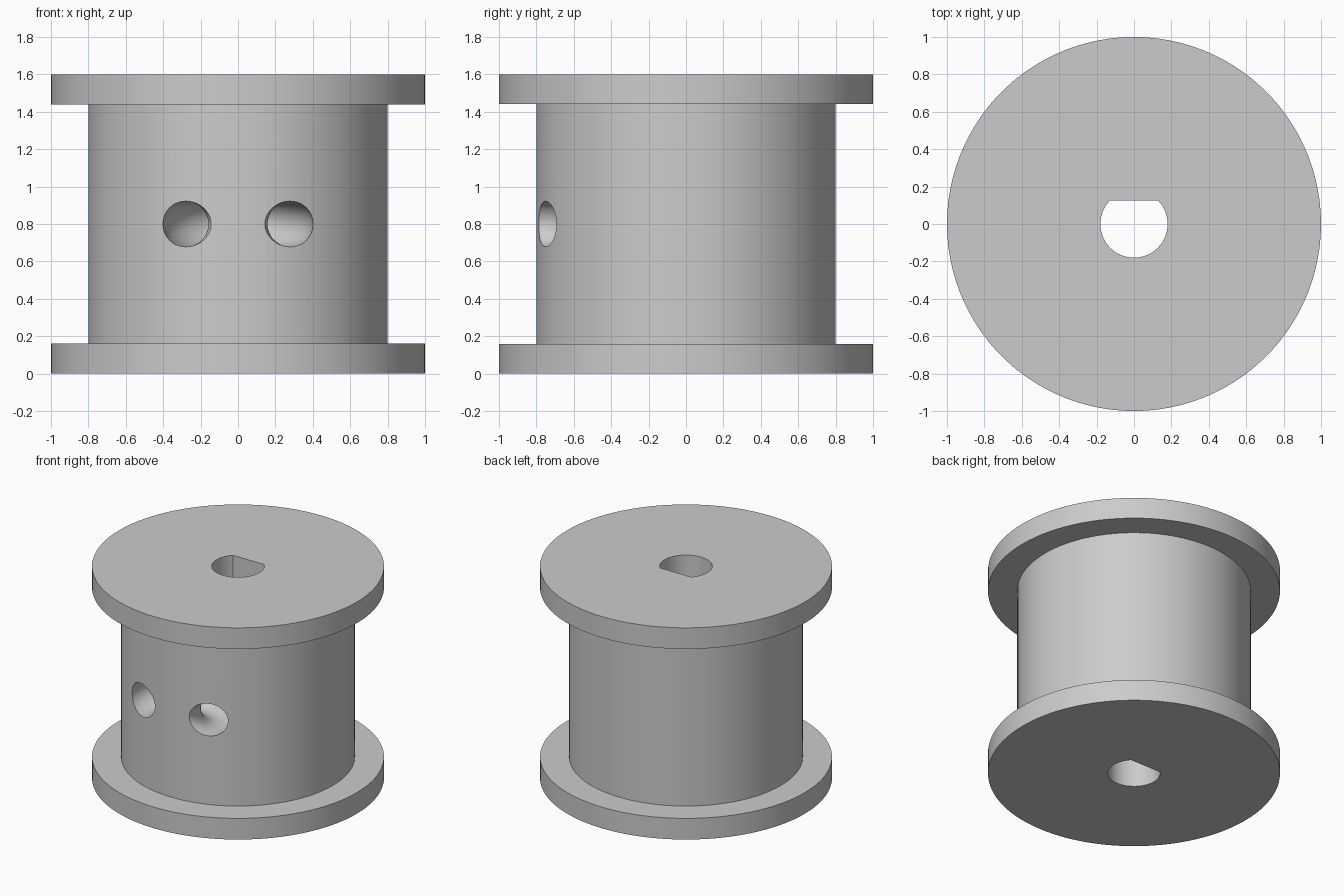
import bpy, bmesh, math
from mathutils import Matrix, Vector

cube = bpy.data.objects.get("Cube")
if cube:
    bpy.data.objects.remove(cube, do_unlink=True)

FLANGE_R, CORE_R, HEIGHT, FLANGE_T = 1.0, 0.8, 1.6, 0.16
BORE_R, BORE_FLAT = 0.18, 0.125
LOOP_R, LOOP_TUBE, LOOP_Y = 0.28, 0.122, -0.72

grey = bpy.data.materials.new("plain_grey")
grey.use_nodes = True
colour = (0.6, 0.6, 0.6, 1)
grey.diffuse_color = colour
grey.node_tree.nodes["Principled BSDF"].inputs["Base Color"].default_value = colour


def finish(name, bm):
    bmesh.ops.recalc_face_normals(bm, faces=bm.faces)
    mesh = bpy.data.meshes.new(name)
    bm.to_mesh(mesh)
    bm.free()
    obj = bpy.data.objects.new(name, mesh)
    bpy.context.collection.objects.link(obj)
    mesh.materials.append(grey)
    return obj


def lathe(name, profile, steps, closed=False):
    """Spin an (r, z) profile around z; an open profile gets flat end caps."""
    bm = bmesh.new()
    rings = [[bm.verts.new((r * math.cos(a), r * math.sin(a), z)) for r, z in profile]
             for a in (math.tau * i / steps for i in range(steps))]
    count = len(profile)
    for i in range(steps):
        a, b = rings[i], rings[(i + 1) % steps]
        for j in range(count if closed else count - 1):
            k = (j + 1) % count
            bm.faces.new((a[j], b[j], b[k], a[k]))
    if not closed:
        bm.faces.new([ring[0] for ring in rings])
        bm.faces.new([ring[-1] for ring in rings])
    return finish(name, bm)


# Spool: core with a flange at each end
spool = lathe("spool", [(FLANGE_R, 0), (FLANGE_R, FLANGE_T), (CORE_R, FLANGE_T),
                        (CORE_R, HEIGHT - FLANGE_T), (FLANGE_R, HEIGHT - FLANGE_T),
                        (FLANGE_R, HEIGHT)], 100)

# D-shaped shaft bore, flat side at the back
bm = bmesh.new()
start = math.asin(BORE_FLAT / BORE_R)
sweep = math.pi + 2 * start
arc = [math.pi - start + sweep * i / 48 for i in range(49)]
face = bm.faces.new([bm.verts.new((BORE_R * math.cos(a), BORE_R * math.sin(a), -0.1))
                     for a in arc])
side = bmesh.ops.extrude_face_region(bm, geom=[face])["geom"]
bmesh.ops.translate(bm, vec=Vector((0, 0, HEIGHT + 0.2)),
                    verts=[v for v in side if isinstance(v, bmesh.types.BMVert)])
bore = finish("bore_cutter", bm)

# Curved cord tunnel opening twice on the front
ring = [(LOOP_R + LOOP_TUBE * math.cos(a), LOOP_TUBE * math.sin(a))
        for a in (math.tau * i / 48 for i in range(48))]
tunnel = lathe("tunnel_cutter", ring, 96, closed=True)
tunnel.data.transform(Matrix.Translation((0, LOOP_Y, HEIGHT / 2)))

# Cut both openings, then drop the cutters
bpy.ops.object.select_all(action="DESELECT")
bpy.context.view_layer.objects.active = spool
spool.select_set(True)
for cutter in (bore, tunnel):
    cutter.hide_render = True
    cut = spool.modifiers.new(cutter.name, "BOOLEAN")
    cut.operation = "DIFFERENCE"
    cut.solver = "EXACT"
    cut.object = cutter
    bpy.ops.object.modifier_apply(modifier=cut.name)
    bpy.data.objects.remove(cutter, do_unlink=True)
bpy.ops.object.shade_smooth_by_angle(angle=math.radians(30))
